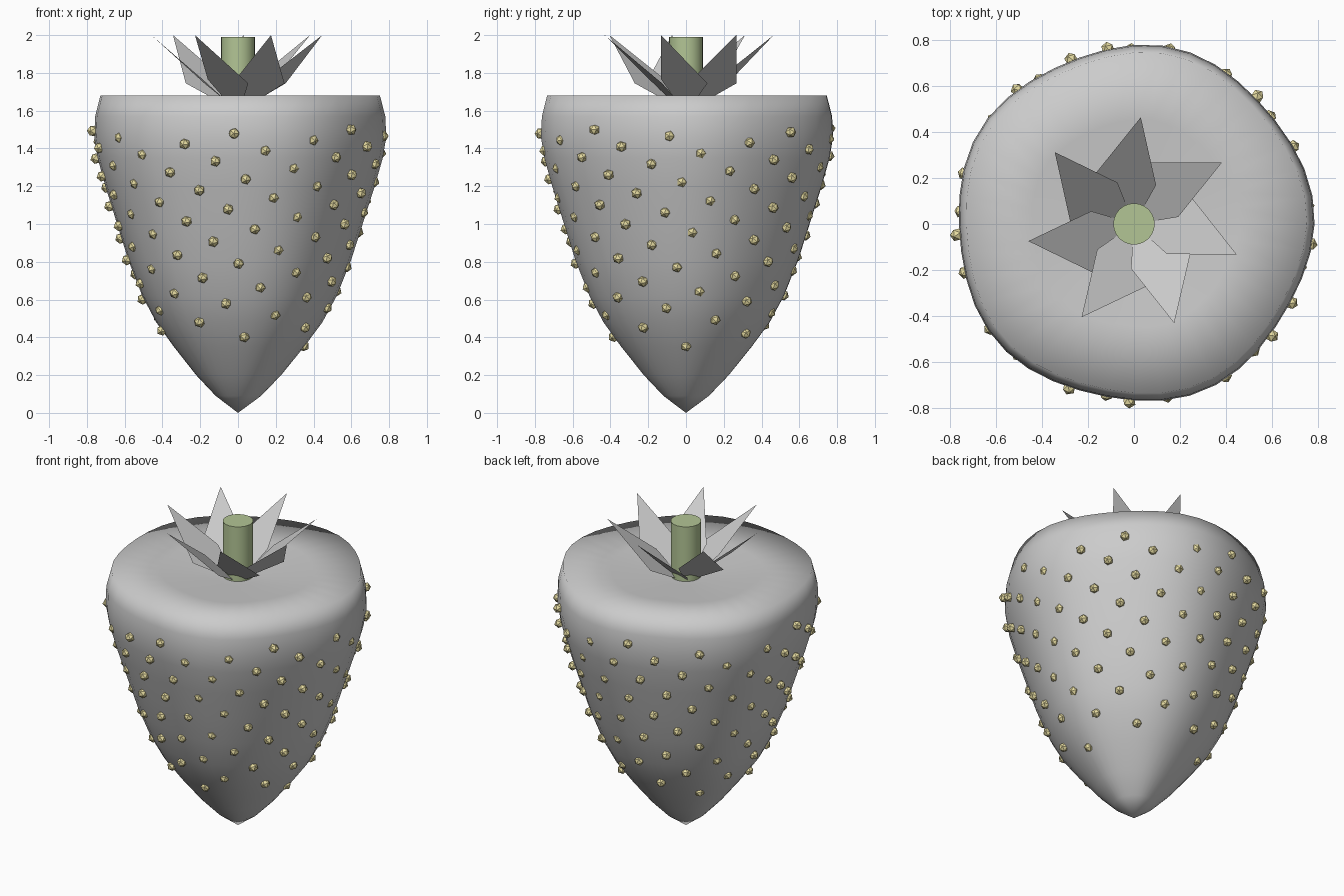
import bpy, bmesh
from math import sin, cos, pi, radians, sqrt
from mathutils import Vector, Matrix

if "Cube" in bpy.data.objects:
    bpy.data.objects.remove(bpy.data.objects["Cube"])

PROFILE = [(0.12, 0.09), (0.225, 0.2), (0.345, 0.35), (0.44, 0.48), (0.515, 0.62),
           (0.59, 0.81), (0.65, 1.0), (0.71, 1.19), (0.755, 1.35), (0.773, 1.46),
           (0.768, 1.57), (0.74, 1.68), (0.45, 1.665), (0.15, 1.635)]
SEGMENTS = 40
GOLDEN = pi * (3 - sqrt(5))


def material(name, color):
    mat = bpy.data.materials.new(name)
    mat.diffuse_color = (*color, 1)
    mat.use_nodes = True
    mat.node_tree.nodes["Principled BSDF"].inputs["Base Color"].default_value = mat.diffuse_color
    return mat


def finish(name, bm, mat=None, smooth=False):
    bmesh.ops.recalc_face_normals(bm, faces=bm.faces[:])
    mesh = bpy.data.meshes.new(name)
    bm.to_mesh(mesh)
    bm.free()
    for p in mesh.polygons:
        p.use_smooth = smooth
    if mat:
        mesh.materials.append(mat)
    obj = bpy.data.objects.new(name, mesh)
    bpy.context.collection.objects.link(obj)
    return obj


def radius_and_slope(z):
    for (r0, z0), (r1, z1) in zip(PROFILE[:11], PROFILE[1:12]):
        if z <= z1:
            slope = (r1 - r0) / (z1 - z0)
            return r0 + slope * (z - z0), slope
    return 0.74, 0


# fruit body: lathe with five soft lobes, slightly sunken top
bm = bmesh.new()
rings = []
for r, z in PROFILE:
    ring = []
    for i in range(SEGMENTS):
        a = 2 * pi * i / SEGMENTS
        rr = r * (1 + 0.017 * cos(5 * (a - radians(5))))
        ring.append(bm.verts.new((rr * cos(a), rr * sin(a), z)))
    rings.append(ring)
tip = bm.verts.new((0, 0, 0))
dimple = bm.verts.new((0, 0, 1.63))
for i in range(SEGMENTS):
    j = (i + 1) % SEGMENTS
    for lo, hi in zip(rings, rings[1:]):
        bm.faces.new((lo[i], lo[j], hi[j], hi[i]))
    bm.faces.new((tip, rings[0][j], rings[0][i]))
    bm.faces.new((dimple, rings[-1][i], rings[-1][j]))
finish("fruit_body", bm, smooth=True)

# seeds: golden-angle spiral of small icosahedra
bm = bmesh.new()
COUNT = 130
for i in range(COUNT):
    z = 0.355 + 1.158 * (i / COUNT) ** 0.76
    r, slope = radius_and_slope(z)
    a = i * GOLDEN
    normal = Vector((cos(a), sin(a), -slope))
    turn = normal.to_track_quat('Z', 'Y').to_matrix().to_4x4()
    bmesh.ops.create_icosphere(bm, subdivisions=1, radius=0.03,
                               matrix=Matrix.Translation((r * cos(a), r * sin(a), z)) @ turn)
finish("seeds", bm, material("seed_yellow", (0.8, 0.72, 0.36)))

# stem
bm = bmesh.new()
bmesh.ops.create_cone(bm, cap_ends=True, segments=24, radius1=0.09, radius2=0.09,
                      depth=0.38, matrix=Matrix.Translation((0, 0, 1.8)))
stem = finish("stem", bm, material("stem_green", (0.45, 0.56, 0.3)))
bpy.context.view_layer.objects.active = stem
stem.select_set(True)
bpy.ops.object.shade_smooth_by_angle()

# leaves: seven pointed sheets, each slightly rolled over its neighbour
LEAF = [(0.06, -0.03, 1.645), (0.175, -0.085, 1.765), (0.465, 0, 2.0),
        (0.21, 0.18, 1.745), (0.06, 0.06, 1.64)]
for k in range(7):
    bm = bmesh.new()
    turn = Matrix.Rotation(radians(-16.5 + k * 360 / 7), 3, 'Z')
    bm.faces.new([bm.verts.new(turn @ Vector(p)) for p in LEAF])
    finish(f"leaf_{k + 1}", bm)
